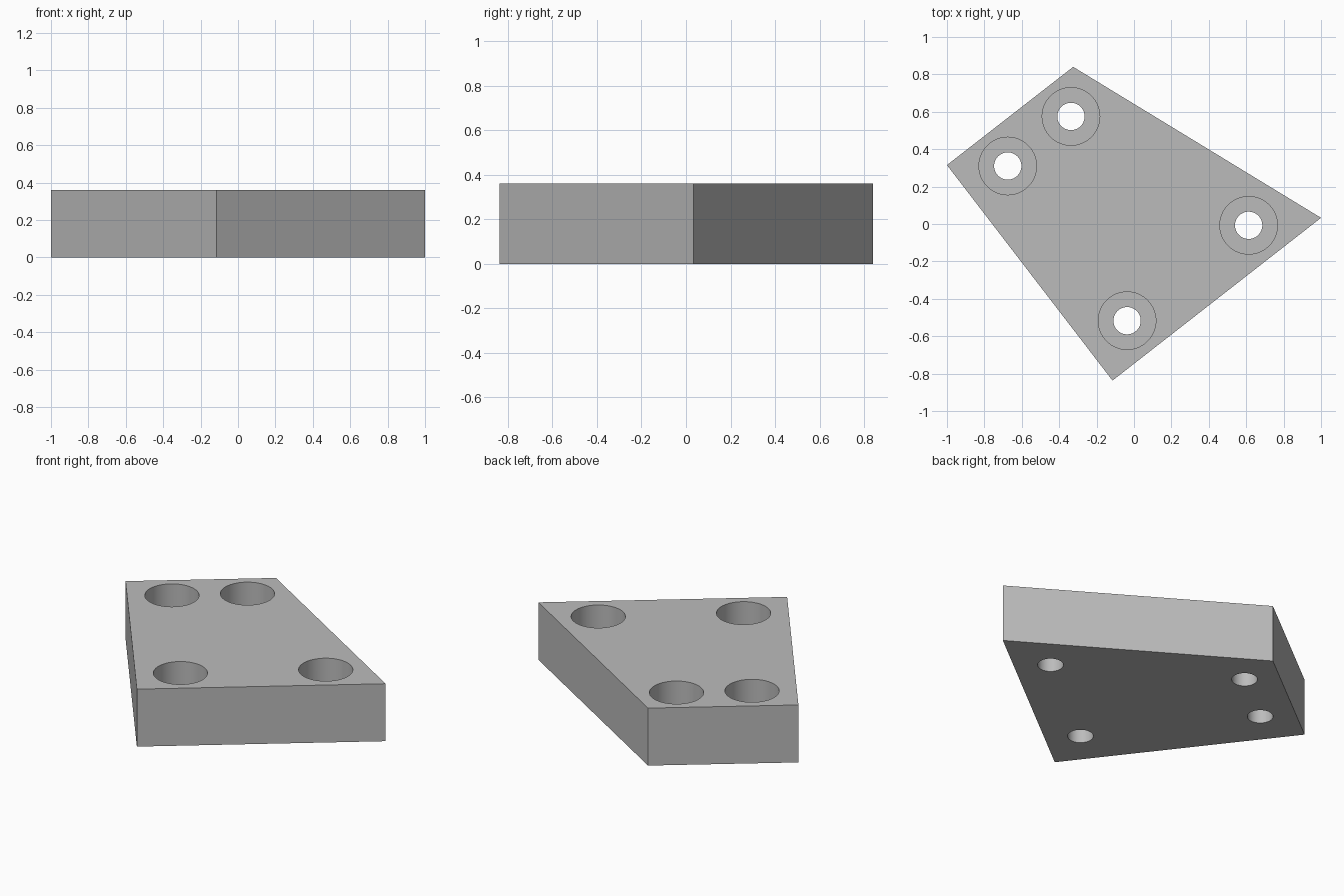
import bpy
import bmesh
import math

cube = bpy.data.objects.get("Cube")
if cube:
    bpy.data.objects.remove(cube, do_unlink=True)

THICKNESS = 0.36
BORE_DEPTH = 0.2
HOLE_RADIUS = 0.073
BORE_RADIUS = 0.154
CORNERS = [(-1, 0.315), (-0.115, -0.837), (1, 0.033), (-0.325, 0.84)]
HOLES = [(-0.675, 0.31), (-0.337, 0.575), (0.613, -0.007), (-0.037, -0.517)]

# Grey metal
grey = bpy.data.materials.new("grey_metal")
grey.use_nodes = True
colour = (0.5, 0.5, 0.5, 1)
grey.diffuse_color = colour
grey.node_tree.nodes["Principled BSDF"].inputs["Base Color"].default_value = colour


def extrude_profile(name, points, bottom, top):
    """Make a closed prism from a counter-clockwise outline."""
    bm = bmesh.new()
    face = bm.faces.new([bm.verts.new((x, y, bottom)) for x, y in points])
    moved = bmesh.ops.extrude_face_region(bm, geom=[face])["geom"]
    verts = [v for v in moved if isinstance(v, bmesh.types.BMVert)]
    bmesh.ops.translate(bm, verts=verts, vec=(0, 0, top - bottom))
    bmesh.ops.recalc_face_normals(bm, faces=bm.faces)
    mesh = bpy.data.meshes.new(name)
    bm.to_mesh(mesh)
    bm.free()
    mesh.materials.append(grey)
    obj = bpy.data.objects.new(name, mesh)
    bpy.context.collection.objects.link(obj)
    return obj


def circle(x, y, radius, sides=64):
    angles = [math.tau * i / sides for i in range(sides)]
    return [(x + radius * math.cos(a), y + radius * math.sin(a)) for a in angles]


def cut(target, points, bottom, top):
    """Subtract a prism from the target and discard the cutter."""
    cutter = extrude_profile("cutter", points, bottom, top)
    cutter.hide_render = True
    mod = target.modifiers.new("cut", 'BOOLEAN')
    mod.operation = 'DIFFERENCE'
    mod.solver = 'EXACT'
    mod.object = cutter
    bpy.ops.object.modifier_apply(modifier=mod.name)
    bpy.data.objects.remove(cutter, do_unlink=True)


# Four-sided mounting plate
plate = extrude_profile("mounting_plate", CORNERS, 0, THICKNESS)
bpy.ops.object.select_all(action='DESELECT')
bpy.context.view_layer.objects.active = plate
plate.select_set(True)

# Counterbored screw holes
for x, y in HOLES:
    cut(plate, circle(x, y, BORE_RADIUS), THICKNESS - BORE_DEPTH, THICKNESS + 0.1)
    cut(plate, circle(x, y, HOLE_RADIUS), -0.1, THICKNESS + 0.1)

bpy.ops.object.shade_smooth_by_angle(angle=math.radians(30))
